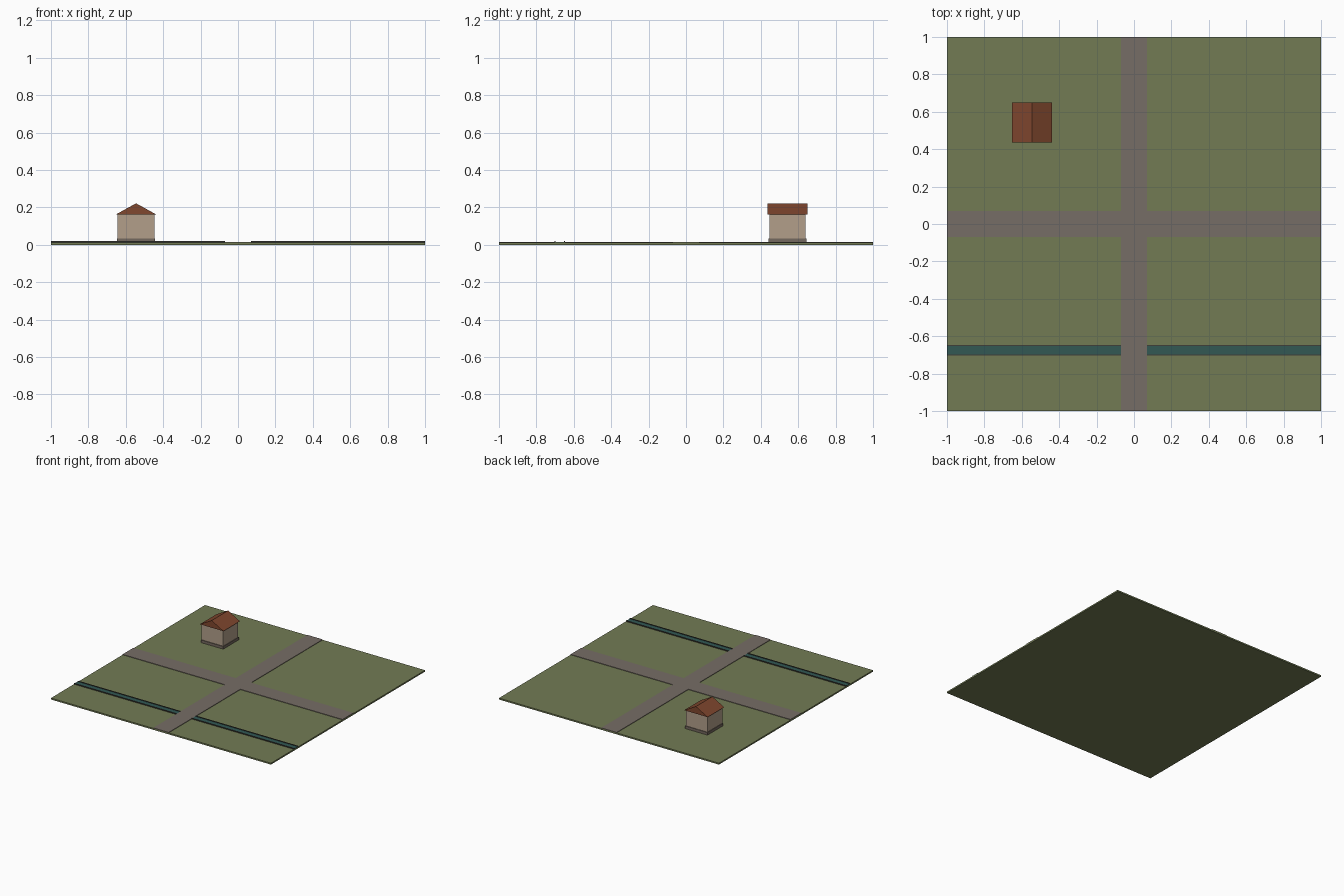
import bpy

if "Cube" in bpy.data.objects:
    bpy.data.objects.remove(bpy.data.objects["Cube"])


def material(name, srgb):
    """Flat colour given as 0-255 sRGB, stored as linear."""
    lin = []
    for c in srgb:
        c /= 255
        lin.append(c / 12.92 if c <= 0.04045 else ((c + 0.055) / 1.055) ** 2.4)
    m = bpy.data.materials.new(name)
    m.diffuse_color = (*lin, 1)
    m.use_nodes = True
    m.node_tree.nodes["Principled BSDF"].inputs["Base Color"].default_value = m.diffuse_color
    return m


GRASS = material("grass_green", (114, 123, 84))
ROAD = material("road_taupe", (118, 109, 102))
WATER = material("water_teal", (50, 88, 84))
CURB = material("dark_stone", (62, 62, 56))
WALL = material("plaster_beige", (178, 159, 138))
PLINTH = material("plinth_grey", (116, 104, 94))
ROOF = material("roof_brown", (128, 71, 46))


def mesh(name, verts, faces, mat):
    me = bpy.data.meshes.new(name)
    me.from_pydata(verts, [], faces)
    me.materials.append(mat)
    ob = bpy.data.objects.new(name, me)
    bpy.context.collection.objects.link(ob)
    return ob


def box(name, x, y, z, mat):
    """Box from (min, max) ranges on each axis."""
    verts = [(a, b, c) for a in x for b in y for c in z]
    faces = [(0, 1, 3, 2), (4, 6, 7, 5), (0, 4, 5, 1),
             (2, 3, 7, 6), (0, 2, 6, 4), (1, 5, 7, 3)]
    return mesh(name, verts, faces, mat)


# Ground slab
G = 0.012
box("ground", (-1, 1), (-1, 1), (0, G), GRASS)

# Crossing roads, the second one split so that no surfaces overlap
R, RT = 0.07, 0.016
box("road_long", (-R, R), (-1, 1), (G, RT), ROAD)
for side, x in (("left", (-1, -R)), ("right", (R, 1))):
    box("road_cross_" + side, x, (-R, R), (G, RT), ROAD)

    # Canal water between two thin raised curbs
    y0, y1, t = -0.702, -0.648, 0.005
    box("canal_water_" + side, x, (y0 + t, y1 - t), (G, 0.0155), WATER)
    box("canal_curb_front_" + side, x, (y0, y0 + t), (G, 0.02), CURB)
    box("canal_curb_back_" + side, x, (y1 - t, y1), (G, 0.02), CURB)

# House: plinth, walls and gabled roof with its ridge along y
CX, CY = -0.545, 0.543


def centred(c, half):
    return (c - half, c + half)


box("house_plinth", centred(CX, 0.102), centred(CY, 0.102), (G, 0.034), PLINTH)
box("house_walls", centred(CX, 0.098), centred(CY, 0.097), (0.034, 0.165), WALL)
h, eave, ridge = 0.107, 0.163, 0.222
roof_verts = [(CX + dx, CY + dy, z) for dy in (-h, h)
              for dx, z in ((-h, eave), (h, eave), (0, ridge))]
mesh("house_roof", roof_verts,
     [(0, 1, 2), (3, 5, 4), (0, 3, 4, 1), (1, 4, 5, 2), (2, 5, 3, 0)], ROOF)
